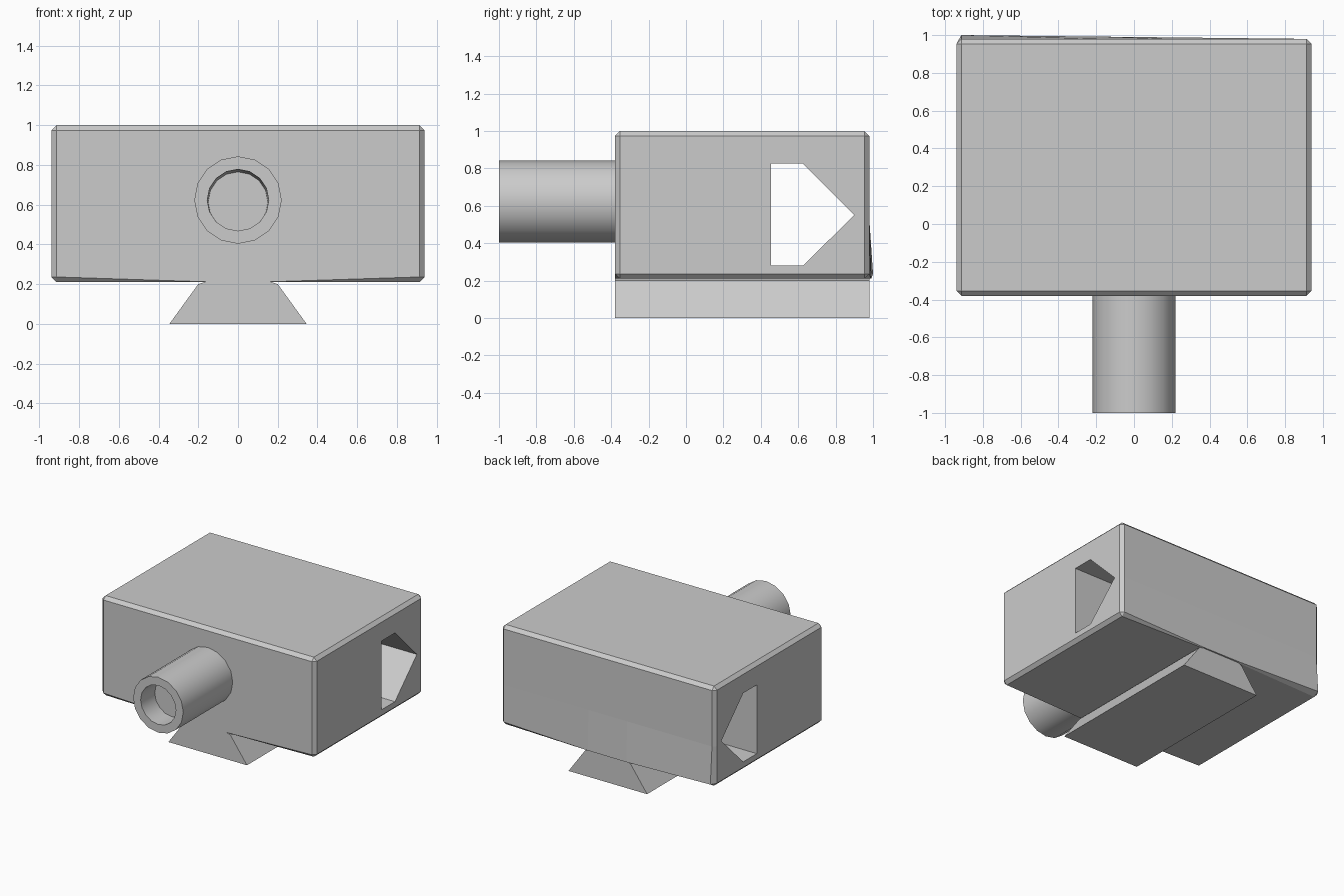
import bpy, bmesh, math
from mathutils import Vector

default = bpy.data.objects.get("Cube")
if default:
    bpy.data.objects.remove(default)

GREY = (0.6, 0.6, 0.6, 1)
grey = bpy.data.materials.new("plain grey")
grey.use_nodes = True
grey.diffuse_color = GREY
grey.node_tree.nodes["Principled BSDF"].inputs["Base Color"].default_value = GREY


def add_object(name, bm):
    bmesh.ops.recalc_face_normals(bm, faces=bm.faces)
    mesh = bpy.data.meshes.new(name)
    bm.to_mesh(mesh)
    bm.free()
    mesh.materials.append(grey)
    obj = bpy.data.objects.new(name, mesh)
    bpy.context.scene.collection.objects.link(obj)
    return obj


def prism(name, outline, shift):
    """Extrude a closed outline along a vector."""
    bm = bmesh.new()
    face = bm.faces.new([bm.verts.new(p) for p in outline])
    side = bmesh.ops.extrude_face_region(bm, geom=[face])
    moved = [v for v in side["geom"] if isinstance(v, bmesh.types.BMVert)]
    bmesh.ops.translate(bm, verts=moved, vec=shift)
    if not any(face in v.link_faces for v in face.verts):
        bm.faces.new(face.verts)
    bmesh.ops.holes_fill(bm, edges=bm.edges)
    return add_object(name, bm)


# Body: chamfered block
HALF, FRONT, BACK, LOW, HIGH, CHAMFER, NECK = 0.94, -0.38, 0.98, 0.21, 1.0, 0.026, 0.17
bm = bmesh.new()
bmesh.ops.create_cube(bm, size=1)
for v in bm.verts:
    v.co = Vector((2 * HALF * v.co.x,
                   (FRONT + BACK) / 2 + (BACK - FRONT) * v.co.y,
                   (LOW + HIGH) / 2 + (HIGH - LOW) * v.co.z))
bmesh.ops.bevel(bm, geom=bm.edges[:], offset=CHAMFER, segments=1, affect='EDGES')
for point, normal in (((-NECK, 0, 0), (1, 0, 0)), ((NECK, 0, 0), (1, 0, 0)),
                      ((0, 0, 0.53), (0, 0, 1))):
    bmesh.ops.bisect_plane(bm, geom=bm.verts[:] + bm.edges[:] + bm.faces[:],
                           plane_co=point, plane_no=normal)

# The lower chamfers taper away toward the neck, and the back flares at one corner
for v in bm.verts:
    if v.co.z < LOW + 1.5 * CHAMFER:
        if abs(abs(v.co.x) - NECK) < 0.001:
            if v.co.z > LOW + CHAMFER / 2:
                v.co.z = LOW + 0.002
            else:
                v.co.y = FRONT + 0.002 if v.co.y < 0 else BACK - 0.002
        if v.co.y > BACK - 0.001:
            v.co.y += 0.02 * (HALF - CHAMFER - v.co.x) / (2 * (HALF - CHAMFER))
body = add_object("body", bm)

# Sideways opening through the body
opening = [(0.455, 0.28), (0.455, 0.825), (0.625, 0.825), (0.9, 0.55), (0.625, 0.28)]
cutter = prism("opening_cutter", [(-1.2, y, z) for y, z in opening], (2.4, 0, 0))
cutter.hide_render = True
cutter.hide_viewport = True
cut = body.modifiers.new("opening", 'BOOLEAN')
cut.operation = 'DIFFERENCE'
cut.solver = 'EXACT'
cut.object = cutter

# Dovetail foot
half_profile = [(0.345, 0), (0.2, 0.2), (0.16, 0.213)]
outline = half_profile + [(-x, z) for x, z in reversed(half_profile)]
prism("dovetail_foot", [(x, FRONT, z) for x, z in outline], (0, BACK - FRONT, 0))

# Barrel: hollow round tube with a shallow, closed bore
SIDES, AXIS_Z = 16, 0.623
bm = bmesh.new()
rings = []
for radius, y in ((0.22, -0.36), (0.22, -1.0), (0.155, -1.0), (0.15, -0.83)):
    drop = 0.008 if y == -0.83 else 0
    angles = [2 * math.pi * i / SIDES for i in range(SIDES)]
    rings.append([bm.verts.new((radius * math.cos(a), y, AXIS_Z - drop + radius * math.sin(a)))
                  for a in angles])
for a, b in zip(rings, rings[1:]):
    for i in range(SIDES):
        j = (i + 1) % SIDES
        bm.faces.new((a[i], a[j], b[j], b[i]))
bm.faces.new(rings[0])
bm.faces.new(rings[-1])
barrel = add_object("barrel", bm)
for obj in bpy.context.selected_objects:
    obj.select_set(False)
barrel.select_set(True)
bpy.context.view_layer.objects.active = barrel
bpy.ops.object.shade_smooth_by_angle(angle=math.radians(35))
